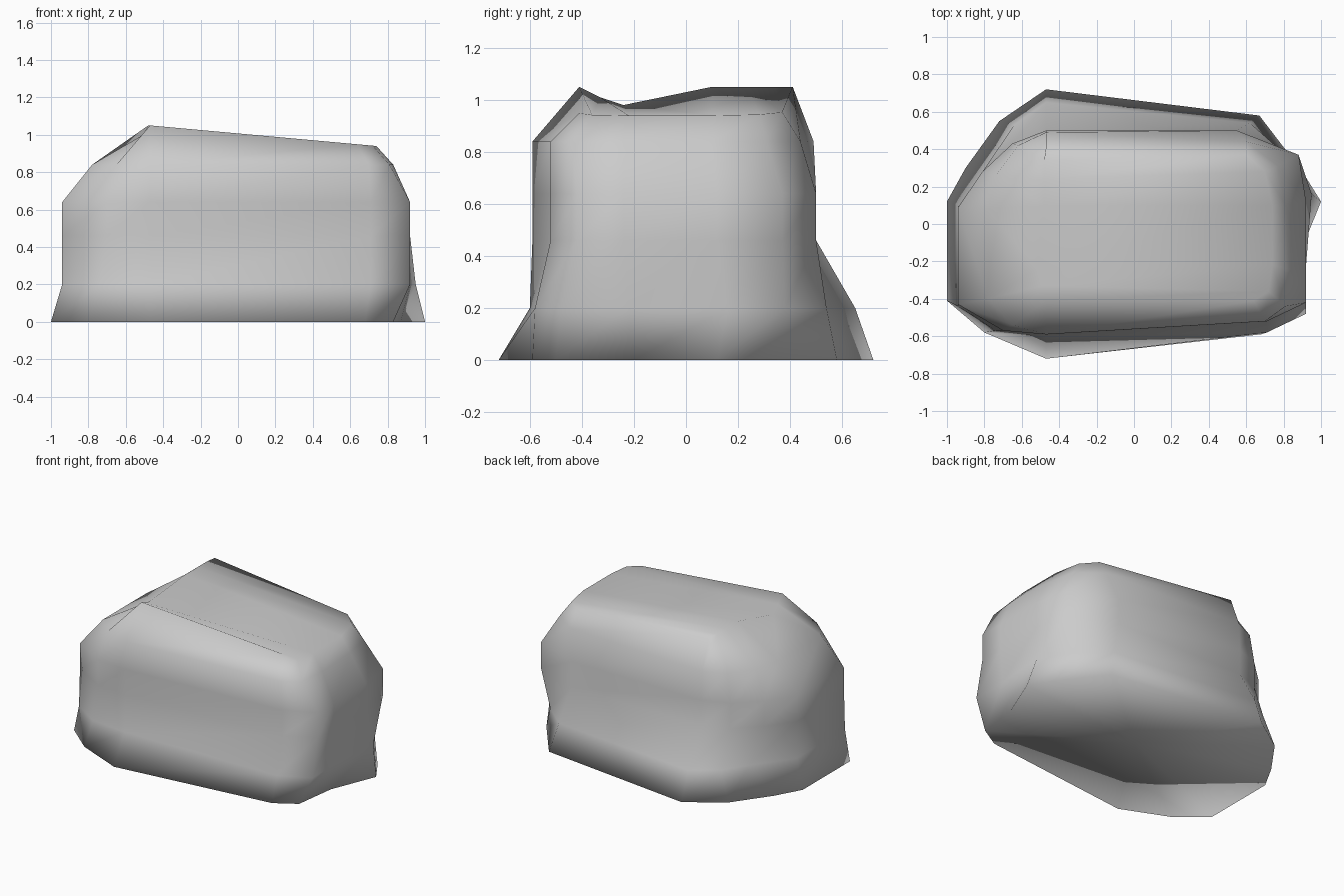
import bpy, bmesh

if "Cube" in bpy.data.objects:
    bpy.data.objects.remove(bpy.data.objects["Cube"])

# Plan outlines, counter-clockwise from the front-left corner
BASE = [(-.47, -.72), (.68, -.59), (.83, -.50), (.87, -.20), (1.0, .12), (.90, .28),
        (.67, .58), (-.47, .72), (-.72, .55), (-.90, .30), (-1.0, .12), (-1.0, -.41), (-.80, -.58)]
FOOT = [(-.47, -.60), (.71, -.58), (.92, -.48), (.92, -.22), (.95, .16), (.80, .38),
        (.62, .54), (-.47, .65), (-.64, .53), (-.75, .36), (-.94, .10), (-.94, -.44), (-.74, -.57)]
WAIST = [(-.47, -.59), (.71, -.52), (.92, -.42), (.92, -.24), (.92, .12), (.88, .37),
         (.55, .50), (-.47, .50), (-.65, .43), (-.81, .28), (-.94, .09), (-.94, -.43), (-.70, -.57)]
SHOULDER = [(-.47, -.59), (.70, -.52), (.81, -.44), (.83, -.24), (.81, .10), (.77, .31),
            (.60, .44), (-.47, .49), (-.62, .42), (-.74, .26), (-.78, .08), (-.78, -.40), (-.65, -.54)]
CROWN = [(-.47, -.41), (.64, -.41), (.72, -.36), (.74, -.22), (.74, .10), (.70, .28),
         (.60, .37), (-.47, .41), (-.48, .34), (-.48, .24), (-.48, .10), (-.52, -.24), (-.49, -.33)]


def flat(outline, z):
    return [(x, y, z) for x, y in outline]


# Crown slopes down to the right, with a small dip on the left edge
crown = [(x, y, min(1.05, 1.05 - .091 * (x + .47))) for x, y in CROWN]
crown[11] = (-.52, -.24, .98)
crown[12] = (-.49, -.33, 1.01)

rings = [flat(BASE, 0), flat(FOOT, .2), flat(WAIST, .46), flat(WAIST, .64),
         flat(SHOULDER, .84), crown]

# Loft the outlines into the boulder
bm = bmesh.new()
loops = [[bm.verts.new(p) for p in ring] for ring in rings]
n = len(BASE)
for lo, hi in zip(loops, loops[1:]):
    for i in range(n):
        j = (i + 1) % n
        bm.faces.new((lo[i], lo[j], hi[j], hi[i]))

# Underside
centre = bm.verts.new((0, 0, 0))
for i in range(n):
    bm.faces.new((loops[0][(i + 1) % n], loops[0][i], centre))

# Crown cap in strips running from the left edge to the right edge
top = loops[-1]
for ids in [(0, 1, 2, 12), (12, 2, 3, 11), (11, 3, 4, 10), (10, 4, 5, 9), (9, 5, 6, 8), (8, 6, 7)]:
    bm.faces.new([top[i] for i in ids])
bmesh.ops.recalc_face_normals(bm, faces=bm.faces)

mesh = bpy.data.meshes.new("boulder")
bm.to_mesh(mesh)
bm.free()
mesh.shade_smooth()
boulder = bpy.data.objects.new("boulder", mesh)
bpy.context.collection.objects.link(boulder)
